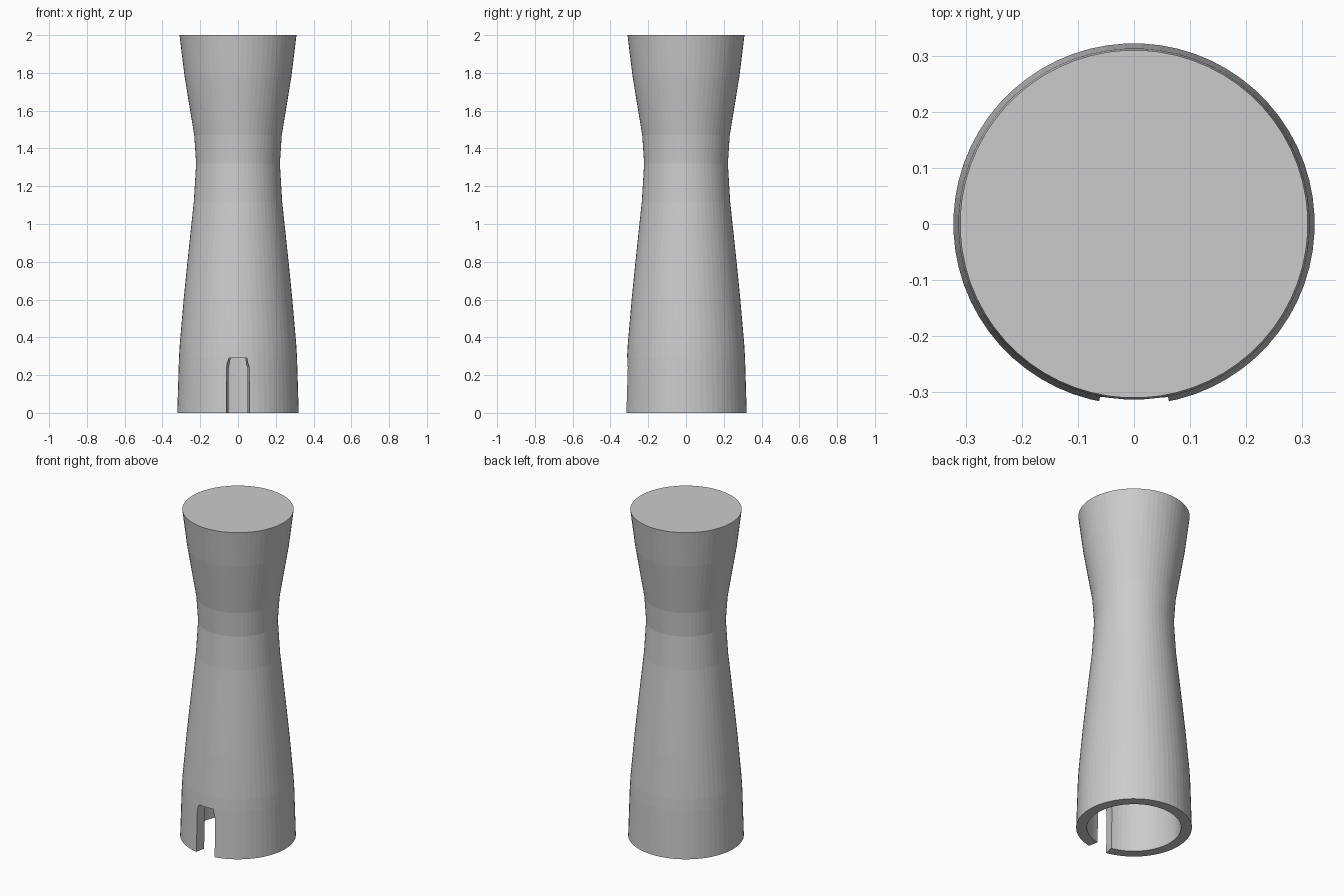
import bpy, bmesh, math

if "Cube" in bpy.data.objects:
    bpy.data.objects.remove(bpy.data.objects["Cube"])

SIDES = 64

grey = bpy.data.materials.new("plain grey")
grey.diffuse_color = (0.6, 0.6, 0.6, 1)
grey.use_nodes = True
grey.node_tree.nodes["Principled BSDF"].inputs["Base Color"].default_value = grey.diffuse_color


def add_object(name, bm):
    bmesh.ops.recalc_face_normals(bm, faces=bm.faces)
    mesh = bpy.data.meshes.new(name)
    bm.to_mesh(mesh)
    bm.free()
    mesh.materials.append(grey)
    obj = bpy.data.objects.new(name, mesh)
    bpy.context.collection.objects.link(obj)
    return obj


# Flared hollow column: outer wall going up, then the bore coming back down
outer = [(0.322, 0), (0.313, 0.29), (0.309, 0.36), (0.288, 0.6), (0.268, 0.8),
         (0.250, 0.97), (0.234, 1.12), (0.222, 1.32), (0.232, 1.47),
         (0.283, 1.78), (0.310, 2.0)]
wall = 0.06
inner = [(r - wall, min(z, 2 - wall)) for r, z in reversed(outer)]

bm = bmesh.new()
rings = []
for r, z in outer + inner:
    rings.append([bm.verts.new((r * math.cos(a), r * math.sin(a), z))
                  for a in (2 * math.pi * (i + 0.5) / SIDES for i in range(SIDES))])
top, ceiling = len(outer) - 1, len(outer)
for k in range(len(rings)):
    if k == top:
        continue
    lo, hi = rings[k], rings[(k + 1) % len(rings)]
    for i in range(SIDES):
        j = (i + 1) % SIDES
        bm.faces.new((lo[i], lo[j], hi[j], hi[i]))
bm.faces.new(rings[top])
bm.faces.new(rings[ceiling])
column = add_object("column", bm)

# Radial slot cutter with clipped upper corners
slot = [(-0.197, -0.1), (0.197, -0.1), (0.197, 0.24), (0.156, 0.29),
        (-0.156, 0.29), (-0.197, 0.24)]
bm = bmesh.new()
near, far = [[bm.verts.new((t * d, -d, z)) for t, z in slot] for d in (0.15, 0.45)]
bm.faces.new(near)
bm.faces.new(far)
for i in range(len(slot)):
    j = (i + 1) % len(slot)
    bm.faces.new((near[i], near[j], far[j], far[i]))
cutter = add_object("slot_cutter", bm)
cutter.hide_render = True
cutter.hide_viewport = True

cut = column.modifiers.new("slot", "BOOLEAN")
cut.operation = "DIFFERENCE"
cut.solver = "EXACT"
cut.object = cutter
